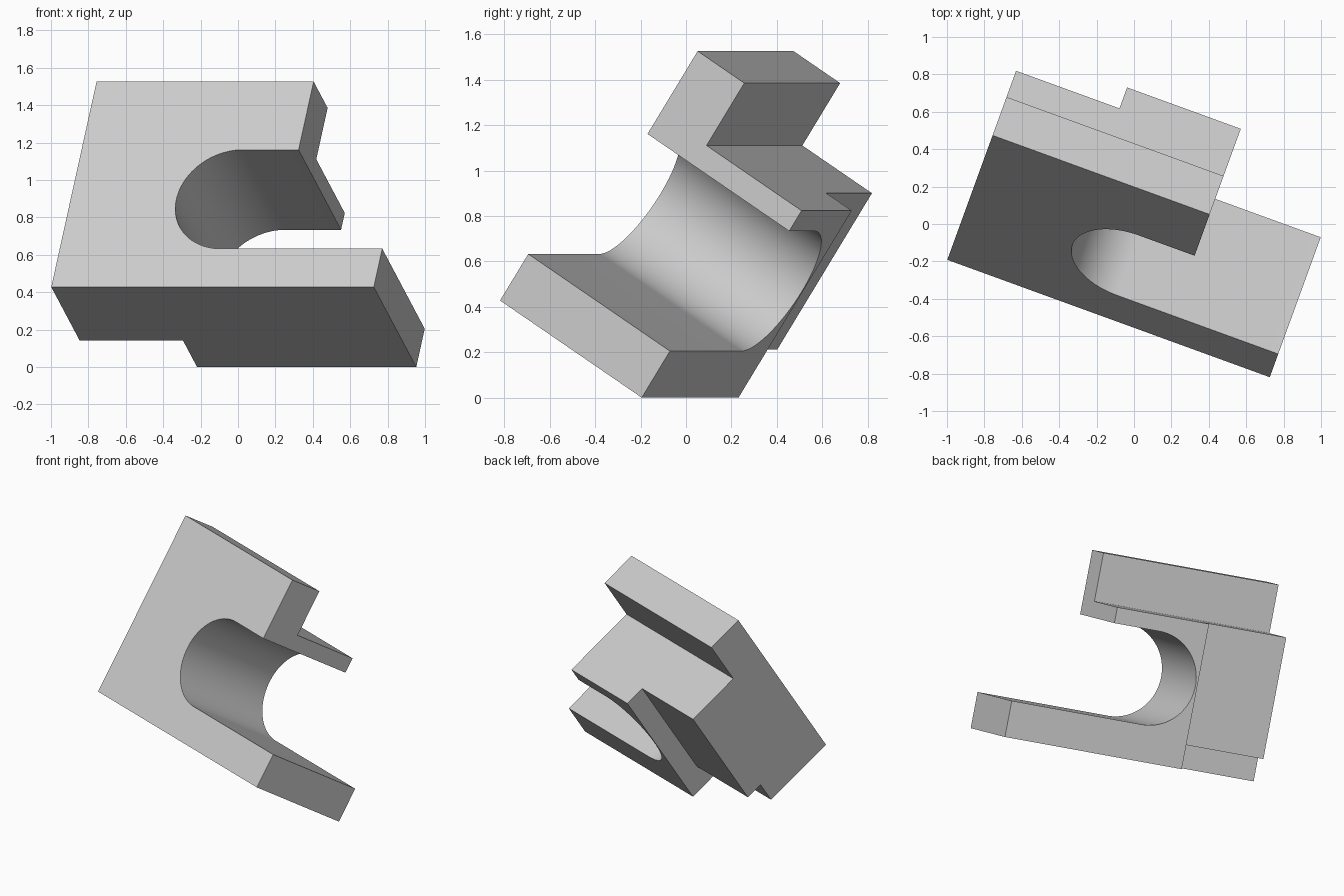
import bpy
import bmesh
import math
from mathutils import Matrix, Vector

cube = bpy.data.objects.get("Cube")
if cube:
    bpy.data.objects.remove(cube, do_unlink=True)

# Main dimensions, measured along the block's own axes
LENGTH, DEPTH, HEIGHT = 1.835, 0.79, 1.307
JAW_END = 1.235                      # where the upper jaw stops
SLOT_LOW, SLOT_HIGH, SLOT_X = 0.244, 0.873, 0.916
RECESS_X = 0.588                     # width of the rear recesses

grey = bpy.data.materials.new("plain grey")
grey.use_nodes = True
colour = (0.6, 0.6, 0.6, 1)
grey.diffuse_color = colour
grey.node_tree.nodes["Principled BSDF"].inputs["Base Color"].default_value = colour


def add_prism(name, outline, y0, y1):
    """Extrude an x-z outline from y0 to y1."""
    bm = bmesh.new()
    face = bm.faces.new([bm.verts.new((x, y0, z)) for x, z in outline])
    made = bmesh.ops.extrude_face_region(bm, geom=[face])["geom"]
    verts = [g for g in made if isinstance(g, bmesh.types.BMVert)]
    bmesh.ops.translate(bm, verts=verts, vec=(0, y1 - y0, 0))
    bmesh.ops.recalc_face_normals(bm, faces=bm.faces)
    mesh = bpy.data.meshes.new(name)
    bm.to_mesh(mesh)
    bm.free()
    mesh.materials.append(grey)
    obj = bpy.data.objects.new(name, mesh)
    bpy.context.collection.objects.link(obj)
    return obj


def cut_box(body, x0, x1, y0, y1, z0, z1):
    """Remove a box from the body."""
    cutter = add_prism("cutter", [(x0, z0), (x1, z0), (x1, z1), (x0, z1)], y0, y1)
    cutter.hide_render = True
    mod = body.modifiers.new("cut", "BOOLEAN")
    mod.operation = "DIFFERENCE"
    mod.solver = "EXACT"
    mod.object = cutter
    bpy.ops.object.modifier_apply(modifier=mod.name)
    bpy.data.objects.remove(cutter, do_unlink=True)


# C-shaped outline with a round-ended slot
radius = (SLOT_HIGH - SLOT_LOW) / 2
middle = (SLOT_HIGH + SLOT_LOW) / 2
steps = 48
outline = [(0, 0), (LENGTH, 0), (LENGTH, SLOT_LOW)]
for i in range(steps + 1):
    a = math.pi * i / steps
    outline.append((SLOT_X - radius * math.sin(a), middle - radius * math.cos(a)))
outline += [(JAW_END, SLOT_HIGH), (JAW_END, HEIGHT), (0, HEIGHT)]

body = add_prism("slotted_block", outline, 0, DEPTH)
bpy.context.view_layer.objects.active = body
body.select_set(True)

# Rear step along the top, side recess, and deeper notch at its foot
cut_box(body, -1, 3, 0.26, 2, 0.98, 2)
cut_box(body, -1, RECESS_X, 0.648, 2, -1, 2)
cut_box(body, -1, RECESS_X, 0.527, 2, -1, 0.16)

# Tilt back, turn, and set on the ground
turn = Matrix.Rotation(math.radians(-20), 4, "Z") @ Matrix.Rotation(math.radians(-32.8), 4, "X")
body.data.transform(turn)
points = [v.co for v in body.data.vertices]
low = Vector([min(p[i] for p in points) for i in range(3)])
high = Vector([max(p[i] for p in points) for i in range(3)])
shift = Vector((-(low.x + high.x) / 2, -(low.y + high.y) / 2, -low.z))
body.data.transform(Matrix.Translation(shift))

bpy.ops.object.shade_smooth_by_angle(angle=math.radians(30))
